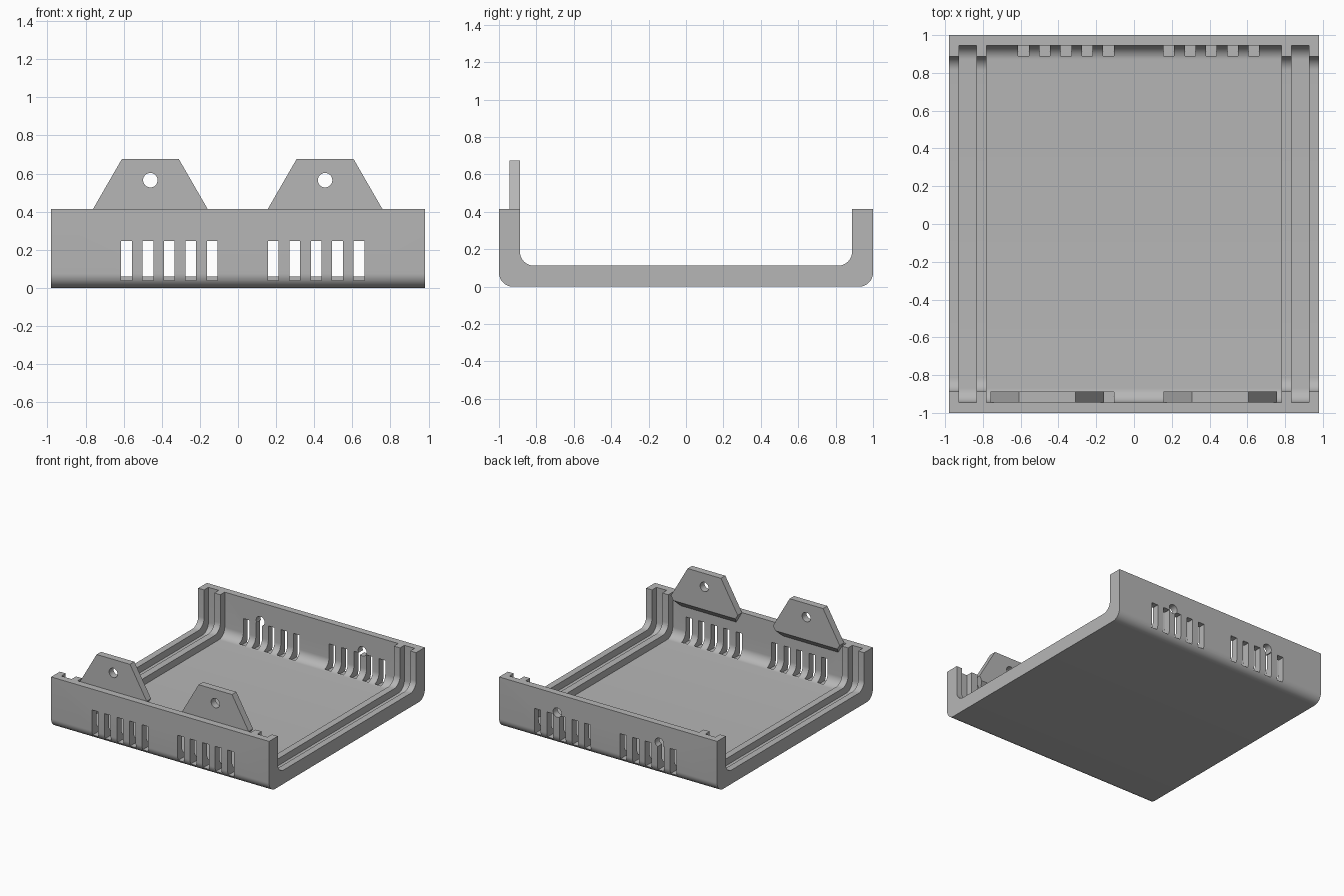
import bpy, bmesh, math
from mathutils import Matrix

cube = bpy.data.objects.get("Cube")
if cube:
    bpy.data.objects.remove(cube, do_unlink=True)

WALL = 0.056        # thin wall, also tab thickness
FILLET = 0.075
RIM = 0.415         # height of the tray walls
HALF = 0.98         # half length along x

grey = bpy.data.materials.new("plain grey plastic")
grey.use_nodes = True
grey.diffuse_color = (0.47, 0.47, 0.47, 1)
grey.node_tree.nodes["Principled BSDF"].inputs["Base Color"].default_value = (0.47, 0.47, 0.47, 1)


def finish(name, bm):
    bmesh.ops.recalc_face_normals(bm, faces=bm.faces)
    mesh = bpy.data.meshes.new(name)
    bm.to_mesh(mesh)
    bm.free()
    mesh.materials.append(grey)
    obj = bpy.data.objects.new(name, mesh)
    bpy.context.collection.objects.link(obj)
    return obj


def channel(name, inset, x0, x1, top):
    """U-shaped prism along x with rounded lower corners."""
    half = 1 - inset
    pts = [(-half, top)]
    for side, start in ((-1, 180), (1, 270)):
        for i in range(13):
            a = math.radians(start + 7.5 * i)
            pts.append((side * (half - FILLET) + FILLET * math.cos(a),
                        inset + FILLET + FILLET * math.sin(a)))
    pts.append((half, top))
    bm = bmesh.new()
    face = bm.faces.new([bm.verts.new((x0, y, z)) for y, z in pts])
    new = bmesh.ops.extrude_face_region(bm, geom=[face])["geom"]
    verts = [v for v in new if isinstance(v, bmesh.types.BMVert)]
    bmesh.ops.translate(bm, verts=verts, vec=(x1 - x0, 0, 0))
    return finish(name, bm)


def box(name, x0, x1, y0, y1, z0, z1):
    bm = bmesh.new()
    m = Matrix.Translation(((x0 + x1) / 2, (y0 + y1) / 2, (z0 + z1) / 2))
    bmesh.ops.create_cube(bm, size=1, matrix=m @ Matrix.Diagonal((x1 - x0, y1 - y0, z1 - z0, 1)))
    return finish(name, bm)


def rod(name, x, y, z, radius, depth, sides):
    """Cylinder lying along y."""
    bm = bmesh.new()
    m = Matrix.Translation((x, y, z)) @ Matrix.Rotation(math.pi / 2, 4, "X")
    bmesh.ops.create_cone(bm, cap_ends=True, segments=sides, radius1=radius,
                          radius2=radius, depth=depth, matrix=m)
    return finish(name, bm)


def cut(obj, cutter):
    mod = obj.modifiers.new("cut", "BOOLEAN")
    mod.operation = "DIFFERENCE"
    mod.solver = "EXACT"
    mod.object = cutter
    bpy.context.view_layer.objects.active = obj
    bpy.ops.object.modifier_apply(modifier=mod.name)
    bpy.data.objects.remove(cutter, do_unlink=True)


def smooth(obj):
    bpy.ops.object.select_all(action="DESELECT")
    obj.select_set(True)
    bpy.context.view_layer.objects.active = obj
    bpy.ops.object.shade_smooth_by_angle(angle=math.radians(30))


# Tray shell, hollowed to leave double ridges at both open ends
tray = channel("tray_shell", 0, -HALF, HALF, RIM)
cut(tray, channel("cavity", 2 * WALL, -1.1, 1.1, 0.6))
for x0, x1 in ((-0.78, 0.78), (0.835, 0.927), (-0.927, -0.835)):
    cut(tray, channel("recess", WALL, x0, x1, 0.6))

# Ventilation slots, five per group in both walls
for start in (-0.613, 0.157):
    for i in range(5):
        x = start + 0.1125 * i
        for y0, y1 in ((-1.1, -0.89), (0.89, 1.1)):
            cut(tray, box("slot", x, x + WALL, y0, y1, 0.038, 0.245))

# Screw holes in the back wall
for x in (-0.46, 0.457):
    cut(tray, rod("hole", x, 1, 0.265, 0.038, 0.3, 32))
smooth(tray)

# Hexagonal fixing tabs on the front wall, bevelled underneath
for name, x in (("right_tab", -0.46), ("left_tab", 0.457)):
    tab = rod(name, x, -1 + 1.5 * WALL, RIM, 0.3, WALL, 6)
    bm = bmesh.new()
    bm.from_mesh(tab.data)
    # turn the hexagon so that a flat side is on top
    turn = Matrix.Rotation(math.radians(30), 3, "Y")
    if max(v.co.z for v in bm.verts) > RIM + 0.28:
        bmesh.ops.rotate(bm, verts=bm.verts, cent=(x, 0, RIM), matrix=turn)
    cutting = bmesh.ops.bisect_plane(bm, geom=bm.verts[:] + bm.edges[:] + bm.faces[:],
                                     plane_co=(x, -0.89, 0.378), plane_no=(0, 1, -1),
                                     clear_outer=True)
    rim = [e for e in cutting["geom_cut"] if isinstance(e, bmesh.types.BMEdge)]
    bmesh.ops.contextual_create(bm, geom=rim)
    bmesh.ops.recalc_face_normals(bm, faces=bm.faces)
    bm.to_mesh(tab.data)
    bm.free()
    cut(tab, rod("hole", x, -0.92, 0.565, 0.038, 0.3, 32))
    smooth(tab)
